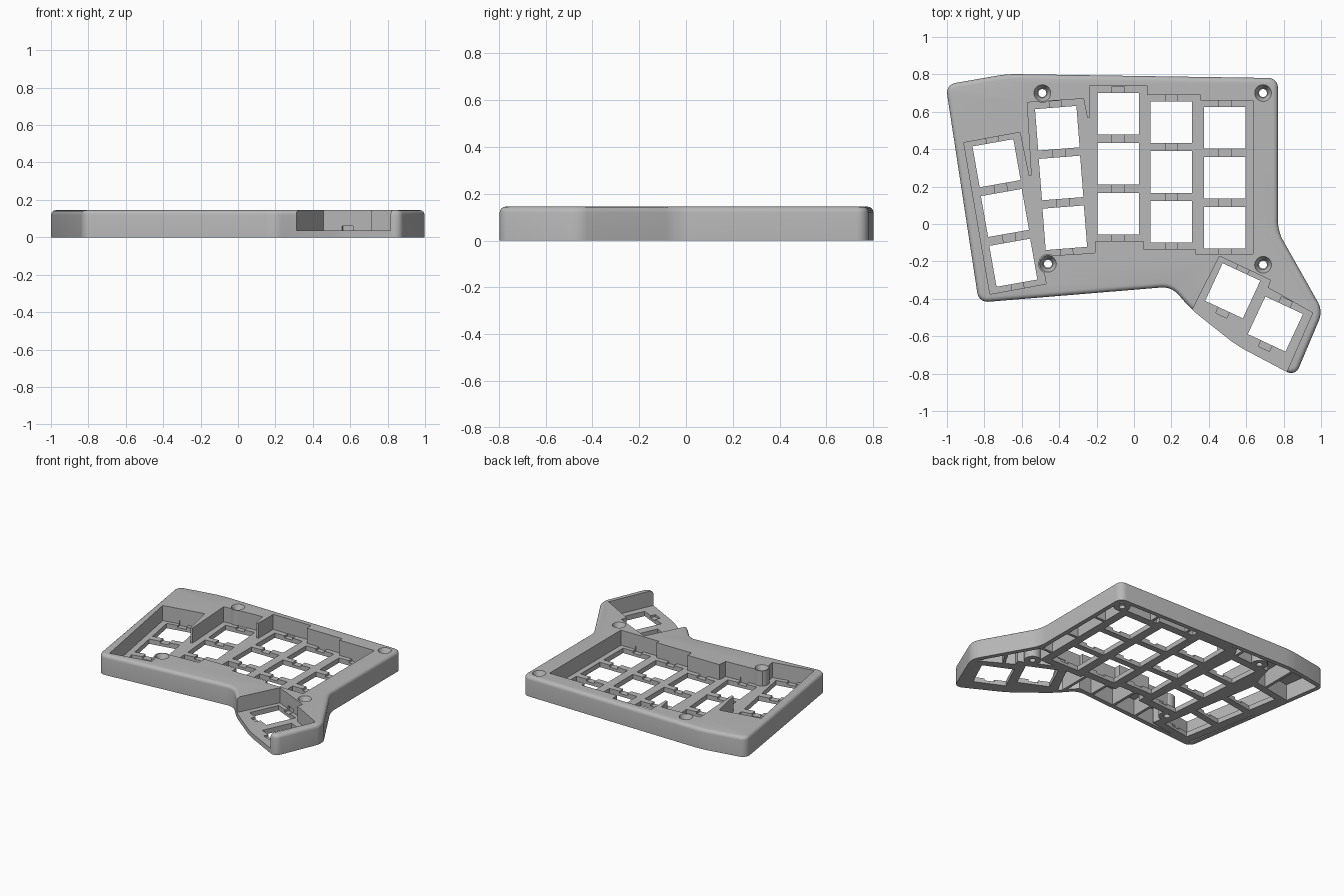
import bpy, bmesh, math
from mathutils import Matrix

if "Cube" in bpy.data.objects:
    bpy.data.objects.remove(bpy.data.objects["Cube"])

HEIGHT, FLOOR, DECK = 0.145, 0.035, 0.118
HOLE = 0.222

grey = bpy.data.materials.new("matte grey")
grey.use_nodes = True
grey.diffuse_color = (0.48, 0.48, 0.48, 1)
grey.node_tree.nodes["Principled BSDF"].inputs["Base Color"].default_value = grey.diffuse_color


def finish(bm, name):
    bmesh.ops.recalc_face_normals(bm, faces=bm.faces[:])
    mesh = bpy.data.meshes.new(name)
    bm.to_mesh(mesh)
    bm.free()
    mesh.materials.append(grey)
    obj = bpy.data.objects.new(name, mesh)
    bpy.context.collection.objects.link(obj)
    return obj


def prism(name, points, z0, z1, corner=0, rim=0):
    """Extruded outline with optional rounded corners and top rim."""
    bm = bmesh.new()
    face = bm.faces.new([bm.verts.new((x, y, z0)) for x, y in points])
    top = bmesh.ops.extrude_face_region(bm, geom=[face])["geom"]
    for v in top:
        if isinstance(v, bmesh.types.BMVert):
            v.co.z = z1
    bmesh.ops.recalc_face_normals(bm, faces=bm.faces[:])
    if corner:
        uprights = [e for e in bm.edges if abs(e.verts[0].co.z - e.verts[1].co.z) > 0.01]
        bmesh.ops.bevel(bm, geom=uprights, offset=corner, segments=5, profile=0.5, affect='EDGES')
    if rim:
        edges = [e for e in bm.edges if all(v.co.z > z1 - 0.001 for v in e.verts)]
        bmesh.ops.bevel(bm, geom=edges, offset=rim, segments=4, profile=0.5, affect='EDGES')
    return finish(bm, name)


def box(name, x, y, angle, sx, sy, z0, z1):
    bm = bmesh.new()
    place = Matrix.Translation((x, y, (z0 + z1) / 2)) @ Matrix.Rotation(math.radians(angle), 4, 'Z')
    bmesh.ops.create_cube(bm, size=1, matrix=place @ Matrix.Diagonal((sx, sy, z1 - z0, 1)))
    return finish(bm, name)


def cone(name, x, y, r0, r1, z0, z1):
    bm = bmesh.new()
    bmesh.ops.create_cone(bm, cap_ends=True, segments=32, radius1=r0, radius2=r1, depth=z1 - z0,
                          matrix=Matrix.Translation((x, y, (z0 + z1) / 2)))
    return finish(bm, name)


def offset(points, d):
    """Move every side of a counter-clockwise outline outward by d."""
    out = []
    n = len(points)
    for i, (x, y) in enumerate(points):
        px, py = points[i - 1]
        qx, qy = points[(i + 1) % n]
        a, b = math.atan2(y - py, x - px), math.atan2(qy - y, qx - x)
        turn = (b - a + math.pi) % (2 * math.pi) - math.pi
        m = a + turn / 2 - math.pi / 2
        k = d / math.cos(turn / 2)
        out.append((x + k * math.cos(m), y + k * math.sin(m)))
    return out


def cut(obj, cutter):
    cutter.hide_render = True
    mod = obj.modifiers.new("cut", 'BOOLEAN')
    mod.operation, mod.solver, mod.object = 'DIFFERENCE', 'EXACT', cutter
    bpy.context.view_layer.objects.active = obj
    bpy.ops.object.modifier_apply(modifier=mod.name)
    bpy.data.objects.remove(cutter)


# Outlines, counter-clockwise
outline = [(-1.007, 0.745), (-0.83, -0.42), (0.2, -0.335), (0.31, -0.46), (0.55, -0.65),
           (0.862, -0.815), (1.01, -0.465), (0.77, -0.04), (0.77, 0.78), (-0.68, 0.802)]
plate = [(-0.91, 0.435), (-0.77, -0.375), (-0.47, -0.32), (-0.495, -0.172), (-0.21, -0.155),
         (-0.205, -0.09), (0.05, -0.09), (0.05, -0.135), (0.33, -0.135), (0.33, -0.16),
         (0.635, -0.16), (0.635, 0.66), (0.355, 0.66), (0.355, 0.69), (0.07, 0.69),
         (0.07, 0.74), (-0.235, 0.74), (-0.27, 0.67), (-0.57, 0.65), (-0.61, 0.49)]
# The pocket is the plate area with thin divider walls reaching in between columns
pocket_line = plate[:17] + [(-0.235, 0.57), (-0.25, 0.57)] + plate[17:19] + \
    [(-0.547, 0.26), (-0.562, 0.255)] + plate[19:]
thumb_line = [(0.457, -0.172), (0.26, -0.56), (0.5, -0.85), (0.79, -0.85),
              (0.955, -0.475), (0.715, -0.34), (0.73, -0.3)]
screws = [(-0.49, 0.70), (0.69, 0.70), (-0.46, -0.213), (0.69, -0.218)]

# Key openings: first centre, step to next, count, tilt
columns = [(-0.735, 0.325, 0.045, -0.266, 3, 10), (-0.41, 0.512, 0.02, -0.266, 3, 4.5),
           (-0.084, 0.59, 0, -0.267, 3, 0), (0.2, 0.545, 0, -0.267, 3, 0),
           (0.486, 0.515, 0, -0.267, 3, 0), (0.528, -0.357, 0.228, -0.178, 2, -25)]

case = prism("keyboard_case", outline, 0, HEIGHT, corner=0.05, rim=0.025)

# Key pockets, leaving the screw bosses standing
pocket = prism("pocket_cutter", pocket_line, FLOOR, 0.3)
for x, y in screws:
    cut(pocket, cone("boss", x, y, 0.052, 0.052, -0.2, 0.5))
cut(case, pocket)
cut(case, prism("thumb_cutter", thumb_line, FLOOR, 0.3))

# Hollow underside between outer wall and plate, with bosses and ribs left in
hollow = prism("hollow_cutter", offset(outline, -0.032), -0.1, DECK)
cut(hollow, prism("plate_keep", offset(plate, 0.022), -0.2, 0.3))
cut(hollow, prism("thumb_keep", offset(thumb_line, 0.022), -0.2, 0.3))
for x, y in screws:
    cut(hollow, cone("boss_keep", x, y, 0.055, 0.055, -0.2, 0.3))
ribs = [(-0.72, 0.65, 0), (-0.3, 0.74, 0), (0.15, 0.74, 0), (0.42, 0.74, 0),
        (0.7, 0.48, 90), (0.7, 0.2, 90), (0.7, -0.06, 90), (0.85, -0.3, -30),
        (-0.3, -0.27, 0), (-0.1, -0.24, 0), (0.1, -0.24, 0), (0.28, -0.27, 0)]
for x, y, angle in ribs:
    cut(hollow, box("rib", x, y, angle, 0.02, 0.4, -0.2, 0.3))
cut(case, hollow)

# Key openings and the shallow clip grooves across them
for x, y, dx, dy, count, tilt in columns:
    for i in range(count):
        cx, cy = x + dx * i, y + dy * i
        cut(case, box("groove", cx, cy, tilt, 0.065, HOLE + 0.07, 0.02, 0.06))
        cut(case, box("opening", cx, cy, tilt, HOLE, HOLE, -0.1, 0.09))

# Countersunk screw holes
for x, y in screws:
    cut(case, cone("screw_shaft", x, y, 0.021, 0.021, -0.1, 0.3))
    cut(case, cone("screw_seat", x, y, 0.026, 0.048, 0.105, 0.152))

bpy.ops.object.select_all(action='DESELECT')
case.select_set(True)
bpy.context.view_layer.objects.active = case
bpy.ops.object.shade_smooth_by_angle(angle=math.radians(30))
